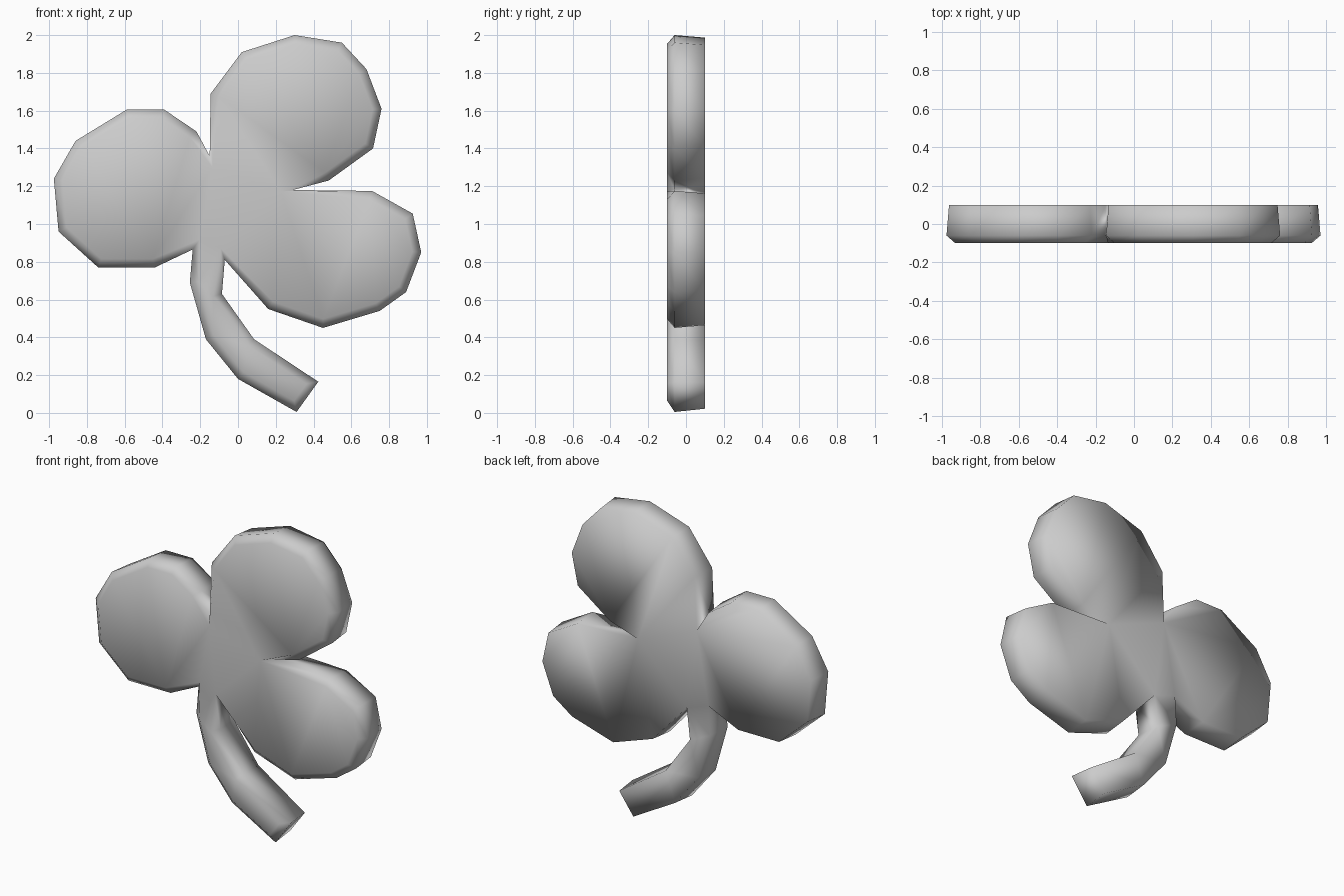
import bpy, bmesh
from mathutils import Vector

if "Cube" in bpy.data.objects:
    bpy.data.objects.remove(bpy.data.objects["Cube"])

# Outline pieces in (x, z), running clockwise around the clover
stem_outer = [(0.31, 0.005), (0.0, 0.18), (-0.17, 0.39), (-0.255, 0.69), (-0.24, 0.865)]
left_leaf = [(-0.44, 0.77), (-0.74, 0.77), (-0.95, 0.96), (-0.975, 1.24), (-0.86, 1.44),
             (-0.59, 1.605), (-0.39, 1.605), (-0.22, 1.49), (-0.15, 1.36)]
top_leaf = [(-0.145, 1.69), (0.02, 1.91), (0.30, 2.0), (0.55, 1.96), (0.68, 1.82),
            (0.76, 1.61), (0.715, 1.40), (0.48, 1.23), (0.29, 1.18)]
right_leaf = [(0.71, 1.175), (0.925, 1.055), (0.97, 0.85), (0.89, 0.64), (0.75, 0.54),
              (0.45, 0.45), (0.16, 0.55), (-0.07, 0.81)]
stem_inner = [(-0.085, 0.63), (0.085, 0.39), (0.425, 0.165)]
outline = [Vector(p) for p in stem_outer + left_leaf + top_leaf + right_leaf + stem_inner]


def inset(points, dist):
    """Move each corner inwards along its mitre, with a limit at sharp corners."""
    result = []
    for i, p in enumerate(points):
        a = (p - points[i - 1]).normalized()
        b = (points[(i + 1) % len(points)] - p).normalized()
        na, nb = Vector((a.y, -a.x)), Vector((b.y, -b.x))
        m = (na + nb).normalized()
        result.append(p + m * dist * min(1 / max(m.dot(na), 0.1), 1.4))
    return result


# Flat clover body: chamfered front rim and slightly tapered back
bm = bmesh.new()
rings = []
for y, d in ((-0.1, 0.045), (-0.06, 0.0), (0.1, 0.013)):
    rings.append([bm.verts.new((p.x, y, p.y)) for p in inset(outline, d)])
n = len(outline)
for r0, r1 in zip(rings, rings[1:]):
    for i in range(n):
        j = (i + 1) % n
        bm.faces.new((r0[i], r0[j], r1[j], r1[i]))
caps = [bm.faces.new(rings[0]), bm.faces.new(rings[-1])]
bmesh.ops.recalc_face_normals(bm, faces=bm.faces)
bmesh.ops.triangulate(bm, faces=caps)
for f in bm.faces:
    f.smooth = True

mesh = bpy.data.meshes.new("clover_leaf")
bm.to_mesh(mesh)
bm.free()
clover = bpy.data.objects.new("clover_leaf", mesh)
bpy.context.collection.objects.link(clover)
